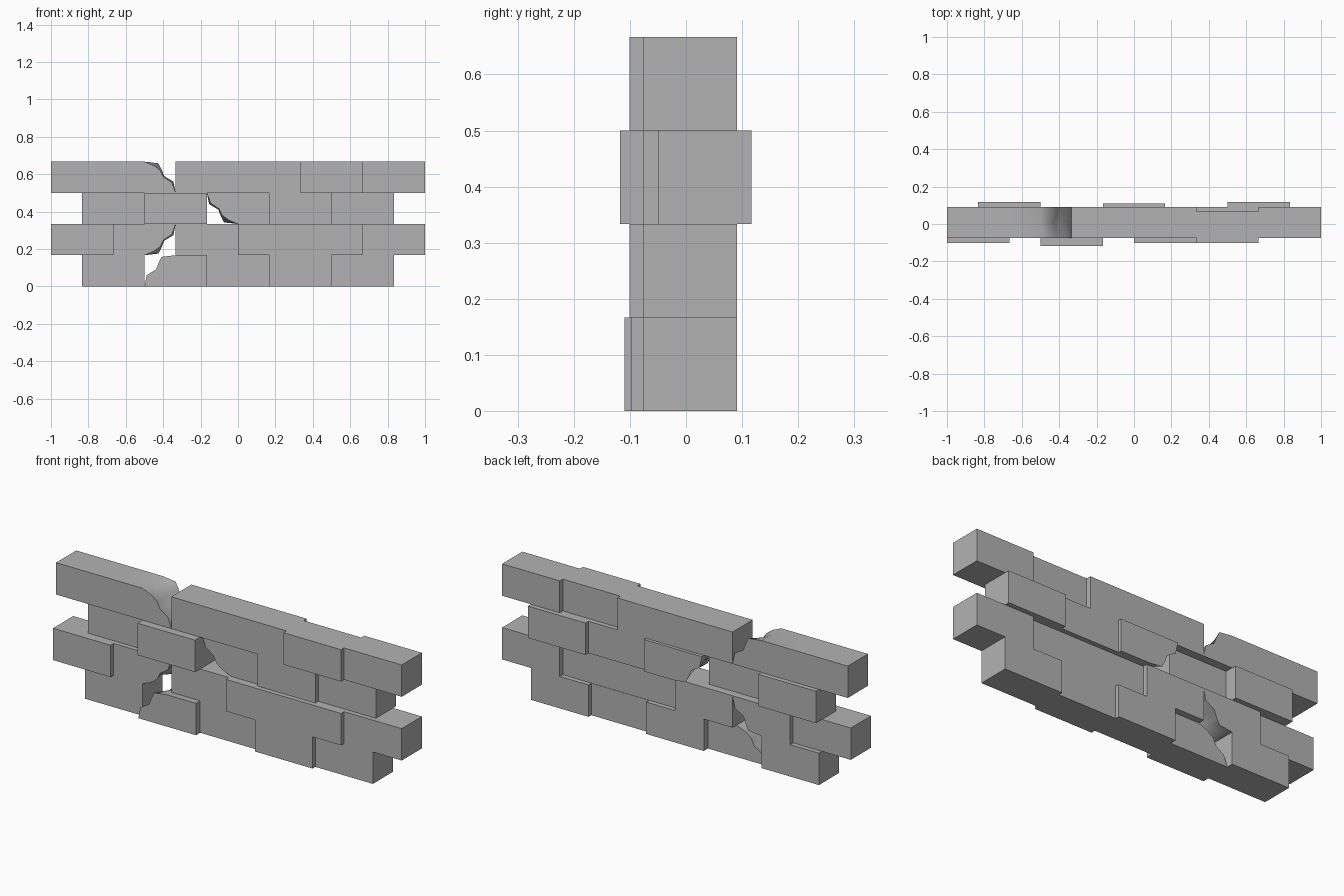
import bpy, bmesh, math

old = bpy.data.objects.get("Cube")
if old:
    bpy.data.objects.remove(old, do_unlink=True)

L, H, D = 1 / 3, 1 / 6, 1 / 6      # brick length, height and depth
FLUSH = 0.008                      # y centre of a brick lying in the wall plane

stone = bpy.data.materials.new("grey stone")
stone.use_nodes = True
stone.diffuse_color = (0.45, 0.45, 0.45, 1)
stone.node_tree.nodes["Principled BSDF"].inputs["Base Color"].default_value = (0.45, 0.45, 0.45, 1)


def make_object(name, bm):
    bmesh.ops.recalc_face_normals(bm, faces=bm.faces)
    mesh = bpy.data.meshes.new(name)
    bm.to_mesh(mesh)
    bm.free()
    mesh.materials.append(stone)
    obj = bpy.data.objects.new(name, mesh)
    bpy.context.collection.objects.link(obj)
    return obj


def whole_brick(name, x, z, y):
    """Plain block whose low left corner is at x, z."""
    bm = bmesh.new()
    bmesh.ops.create_cube(bm, size=1)
    for v in bm.verts:
        v.co = (x + L / 2 + v.co.x * L, y + v.co.y * D, z + H / 2 + v.co.z * H)
    return make_object(name, bm)


# Broken end, as (distance from tip, height), on the inner, middle and outer sections
INNER = [(0, 0), (0.02, 0.055), (0.065, 0.085), (0.082, 0.12), (0.115, 0.145), (H, H)]
MIDDLE = [(0, 0), (0.03, 0.045), (0.06, 0.075), (0.095, 0.105), (0.125, 0.14), (H, H)]
OUTER = [(0, 0), (0.012, 0.06), (0.062, 0.09), (0.075, 0.125), (0.092, 0.158), (H, H)]


def broken_brick(name, x, z, y, tip_right, upside_down, outer_front):
    """Block with one end broken away along a jagged diagonal."""
    bm = bmesh.new()
    sections = [OUTER, MIDDLE, INNER] if outer_front else [INNER, MIDDLE, OUTER]
    rings = []
    for i, chip in enumerate(sections):
        ring = []
        for u, h in chip + [(L, H), (L, 0)]:
            px = x + L - u if tip_right else x + u
            pz = z + H - h if upside_down else z + h
            ring.append(bm.verts.new((px, y + (i - 1) * D / 2, pz)))
        rings.append(ring)
    for a, b in zip(rings, rings[1:]):
        for i in range(len(a)):
            j = (i + 1) % len(a)
            bm.faces.new((a[i], a[j], b[j], b[i]))
    bm.faces.new(rings[0])
    bm.faces.new(rings[-1])
    obj = make_object(name, bm)
    bpy.ops.object.select_all(action='DESELECT')
    bpy.context.view_layer.objects.active = obj
    obj.select_set(True)
    bpy.ops.object.shade_smooth_by_angle(angle=math.radians(40))
    return obj


# Courses from the ground up: left end, then how far each brick is pushed in y
courses = [
    (-5 / 6, [0, -0.034, 0, -0.023, 0]),
    (-1, [-0.025, 0, 0, -0.025, -0.025, 0]),
    (-5 / 6, [0.025, -0.042, 0.017, 0, 0.025]),
    (-1, [0, 0, 0, 0, -0.025, 0]),
]
# Broken bricks by (course, place): tip on the right, upside down, outer side in front
broken = {
    (0, 1): (False, False, True),
    (1, 1): (True, True, False),
    (2, 2): (False, True, False),
    (3, 1): (True, False, False),
}

for row, (start, pushes) in enumerate(courses):
    for i, push in enumerate(pushes):
        place = (start + i * L, row * H, FLUSH + push)
        label = f"course_{row + 1}_brick_{i + 1}"
        if (row, i) in broken:
            broken_brick("broken_" + label, *place, *broken[(row, i)])
        else:
            whole_brick(label, *place)
